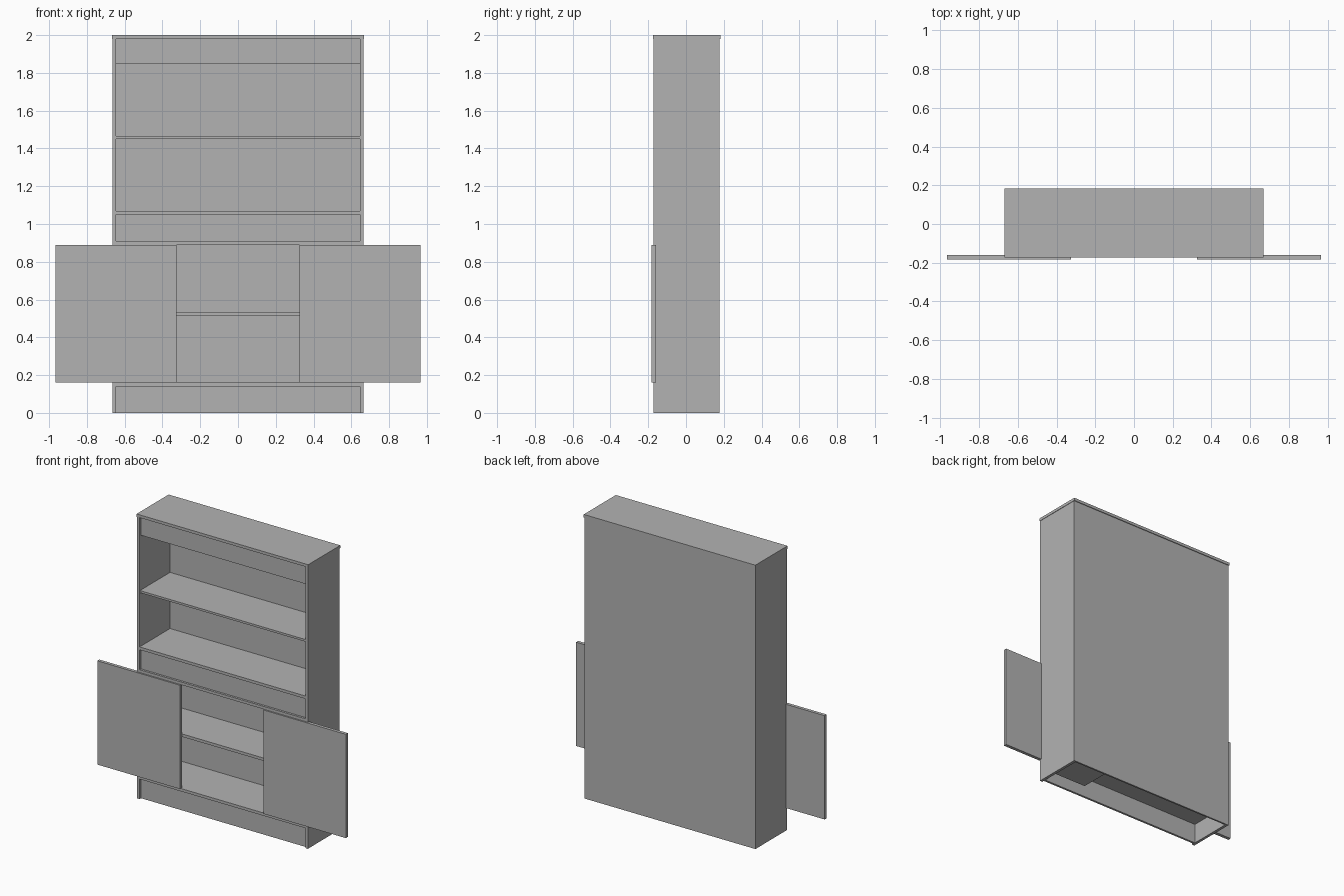
import bpy

cube = bpy.data.objects.get("Cube")
if cube:
    bpy.data.objects.remove(cube, do_unlink=True)

grey = bpy.data.materials.new("plain grey")
grey.use_nodes = True
grey.diffuse_color = (0.45, 0.45, 0.45, 1)
grey.node_tree.nodes["Principled BSDF"].inputs["Base Color"].default_value = (0.45, 0.45, 0.45, 1)


def box(name, x, y, z):
    """Box from (low, high) pairs on each axis."""
    bpy.ops.mesh.primitive_cube_add(size=1, location=[sum(p) / 2 for p in (x, y, z)])
    obj = bpy.context.object
    obj.name = name
    obj.scale = [b - a for a, b in (x, y, z)]
    bpy.ops.object.transform_apply(location=False, rotation=False, scale=True)
    obj.data.materials.append(grey)
    return obj


FRONT, BACK = -0.173, 0.178
INNER, OUTER = 0.645, 0.665
PANEL_BACK = BACK - 0.012
span = (-INNER, INNER)

# Carcass: sides, back and overhanging top
for side, s in (("left", 1), ("right", -1)):
    box(side + "_side", sorted((s * INNER, s * OUTER)), (FRONT, BACK), (0, 1.98))
    box(side + "_sliding_door", sorted((s * 0.325, s * 0.967)), (-0.183, -0.16), (0.16, 0.89))
box("back_panel", span, (PANEL_BACK, BACK), (0, 1.98))
box("top_board", (-0.668, 0.668), (FRONT - 0.001, 0.183), (1.98, 2))

# Horizontal boards: bottom, top, setback from the front
for name, low, high, setback in (
    ("bottom_board", 0.14, 0.16, 0),
    ("cupboard_shelf", 0.515, 0.535, 0.02),
    ("cupboard_top", 0.89, 0.91, 0),
    ("counter_shelf", 1.05, 1.07, 0),
    ("upper_shelf", 1.45, 1.465, 0.004),
):
    box(name, span, (FRONT + setback, PANEL_BACK), (low, high))

# Recessed front fascias
for name, low, high in (("plinth", 0, 0.14), ("middle_fascia", 0.91, 1.05), ("valance", 1.85, 1.98)):
    box(name, span, (FRONT + 0.015, FRONT + 0.03), (low, high))

# Small box under the bottom board
box("underside_box", (0.35, INNER), (-0.09, PANEL_BACK), (0.04, 0.14))
